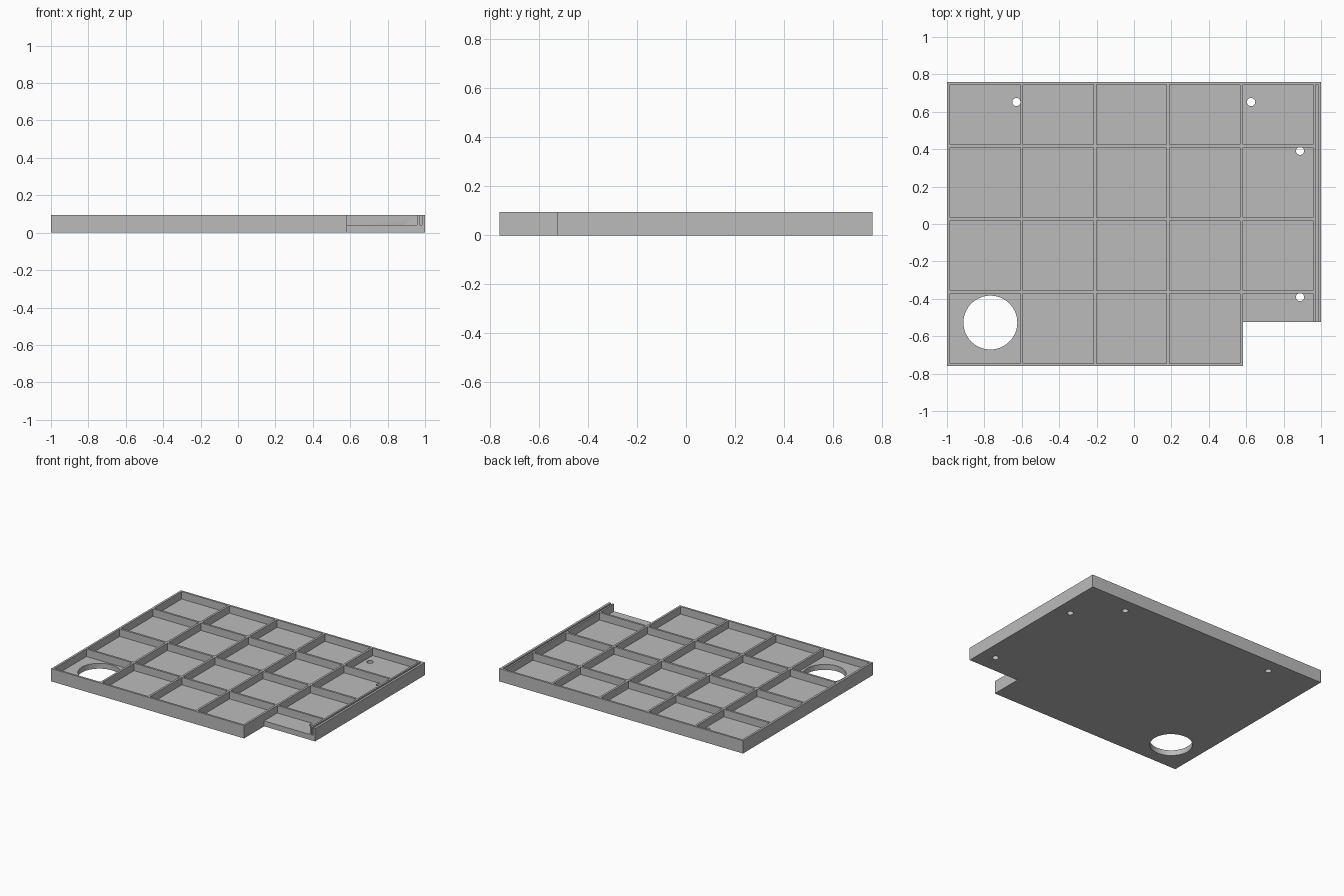
import bpy
import bmesh
from mathutils import Matrix, Vector

default = bpy.data.objects.get("Cube")
if default:
    bpy.data.objects.remove(default, do_unlink=True)

HEIGHT, FLOOR = 0.095, 0.04
NOTCH_X, NOTCH_Y = 0.582, -0.525

grey = bpy.data.materials.new("plain grey")
grey.use_nodes = True
colour = (0.5, 0.5, 0.5, 1)
grey.diffuse_color = colour
grey.node_tree.nodes["Principled BSDF"].inputs["Base Color"].default_value = colour


def make_object(name, bm):
    bmesh.ops.recalc_face_normals(bm, faces=bm.faces)
    mesh = bpy.data.meshes.new(name)
    bm.to_mesh(mesh)
    bm.free()
    mesh.materials.append(grey)
    obj = bpy.data.objects.new(name, mesh)
    bpy.context.collection.objects.link(obj)
    return obj


def add_box(bm, x0, x1, y0, y1, z0, z1):
    centre = Vector((x0 + x1, y0 + y1, z0 + z1)) / 2
    size = Matrix.Diagonal((x1 - x0, y1 - y0, z1 - z0, 1))
    bmesh.ops.create_cube(bm, size=1, matrix=Matrix.Translation(centre) @ size)


def add_cylinder(bm, x, y, radius, z0, z1, sides):
    bmesh.ops.create_cone(bm, cap_ends=True, segments=sides, radius1=radius,
                          radius2=radius, depth=z1 - z0,
                          matrix=Matrix.Translation((x, y, (z0 + z1) / 2)))


def cut(obj, cutter):
    cutter.hide_render = True
    mod = obj.modifiers.new("cut", 'BOOLEAN')
    mod.operation, mod.solver, mod.object = 'DIFFERENCE', 'EXACT', cutter
    graph = bpy.context.evaluated_depsgraph_get()
    mesh = bpy.data.meshes.new_from_object(obj.evaluated_get(graph))
    obj.modifiers.clear()
    obj.data = mesh
    bpy.data.objects.remove(cutter, do_unlink=True)


# Solid slab with the front corner notched out
bm = bmesh.new()
outline = [(-1, -0.76), (NOTCH_X, -0.76), (NOTCH_X, NOTCH_Y),
           (1, NOTCH_Y), (1, 0.76), (-1, 0.76)]
base = bm.faces.new([bm.verts.new((x, y, 0)) for x, y in outline])
top = bmesh.ops.extrude_face_region(bm, geom=[base])["geom"]
bmesh.ops.translate(bm, vec=(0, 0, HEIGHT),
                    verts=[v for v in top if isinstance(v, bmesh.types.BMVert)])
tray = make_object("compartment_tray", bm)

# Pockets between the ribs, and the narrow slot in the left rim
bm = bmesh.new()
columns = [(-0.984 + 0.3915 * i, -0.608 + 0.3915 * i) for i in range(5)]
rows = [(-0.745, -0.371), (-0.356, 0.019), (0.035, 0.41), (0.425, 0.745)]
for c, (x0, x1) in enumerate(columns):
    for r, (y0, y1) in enumerate(rows):
        # The corner pocket runs out through the notch
        open_front = c == 4 and r == 0
        add_box(bm, x0, x1, -0.6 if open_front else y0, y1, FLOOR, 0.2)
add_box(bm, 0.971, 0.983, -0.6, 0.745, FLOOR, 0.2)
cut(tray, make_object("pocket_cutter", bm))

# Large round opening and four screw holes through the floor
bm = bmesh.new()
add_cylinder(bm, -0.768, -0.527, 0.144, -0.1, FLOOR + 0.001, 64)
for x, y in [(-0.629, 0.652), (0.626, 0.652), (0.888, 0.391), (0.888, -0.391)]:
    add_cylinder(bm, x, y, 0.022, -0.1, FLOOR + 0.001, 32)
cut(tray, make_object("hole_cutter", bm))

# Smooth the hole walls, keep every edge sharp
bpy.ops.object.select_all(action='DESELECT')
tray.select_set(True)
bpy.context.view_layer.objects.active = tray
bpy.ops.object.shade_smooth_by_angle(angle=0.5)
